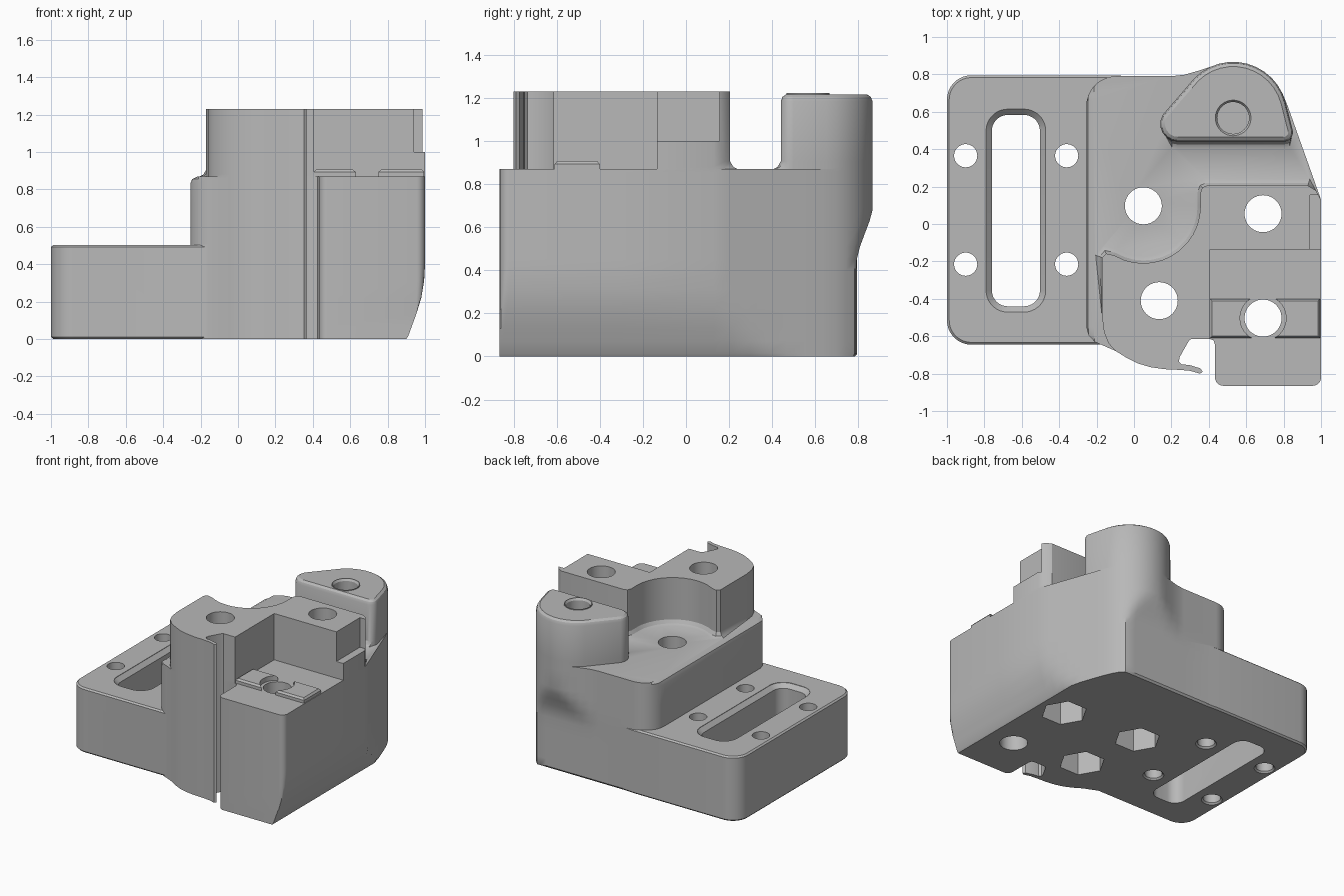
import bpy, bmesh, math
from mathutils import Vector

if "Cube" in bpy.data.objects:
    bpy.data.objects.remove(bpy.data.objects["Cube"])

grey = bpy.data.materials.new("grey_plastic")
grey.diffuse_color = (0.48, 0.48, 0.48, 1)
grey.use_nodes = True
grey.node_tree.nodes["Principled BSDF"].inputs["Base Color"].default_value = grey.diffuse_color


def arc(cx, cy, r, a0, a1, step=10):
    n = max(1, round(abs(a1 - a0) / step))
    angs = [math.radians(a0 + (a1 - a0) * i / n) for i in range(n + 1)]
    return [(cx + r * math.cos(a), cy + r * math.sin(a)) for a in angs]


def round_rect(x0, x1, y0, y1, r):
    return (arc(x0 + r, y0 + r, r, 180, 270) + arc(x1 - r, y0 + r, r, 270, 360)
            + arc(x1 - r, y1 - r, r, 0, 90) + arc(x0 + r, y1 - r, r, 90, 180))


def grow(pts, d, keep=lambda x, y: True):
    """Move a counter-clockwise outline outward by d where keep is true."""
    out = []
    for i, p in enumerate(pts):
        a, b, c = Vector(pts[i - 1]), Vector(p), Vector(pts[(i + 1) % len(pts)])
        e, f = (b - a).normalized(), (c - b).normalized()
        n1, n2 = Vector((e.y, -e.x)), Vector((f.y, -f.x))
        m = (n1 + n2) / max(0.4, 1 + n1.dot(n2))
        out.append(tuple(b + m * d) if keep(*p) else p)
    return out


def loft(name, levels):
    """Solid through (z, outline) levels that share one point count."""
    bm = bmesh.new()
    rings = [[bm.verts.new((x, y, z)) for x, y in pts] for z, pts in levels]
    bm.faces.new(rings[0][::-1])
    bm.faces.new(rings[-1])
    for lo, hi in zip(rings, rings[1:]):
        for i in range(len(lo)):
            j = (i + 1) % len(lo)
            bm.faces.new((lo[i], lo[j], hi[j], hi[i]))
    bmesh.ops.remove_doubles(bm, verts=bm.verts, dist=1e-5)
    bmesh.ops.recalc_face_normals(bm, faces=bm.faces)
    me = bpy.data.meshes.new(name)
    bm.to_mesh(me)
    bm.free()
    me.materials.append(grey)
    ob = bpy.data.objects.new(name, me)
    bpy.context.collection.objects.link(ob)
    return ob


def prism(name, pts, z0, z1):
    return loft(name, [(z0, pts), (z1, pts)])


def disc(name, x, y, r, z0, z1, r1=None, step=9):
    return loft(name, [(z0, arc(x, y, r, 0, 360 - step, step)),
                       (z1, arc(x, y, r1 or r, 0, 360 - step, step))])


def combine(target, other, op):
    bpy.context.view_layer.objects.active = target
    m = target.modifiers.new(op, 'BOOLEAN')
    m.operation, m.object, m.solver = op, other, 'EXACT'
    bpy.ops.object.modifier_apply(modifier=m.name)
    bpy.data.objects.remove(other)


# Curved front wall with its thin lip and the slit beside it
front = [(-0.096, -0.68), (-0.04, -0.715), (0.02, -0.745), (0.086, -0.765),
         (0.16, -0.776), (0.245, -0.78), (0.30, -0.785), (0.353, -0.80),
         (0.367, -0.79), (0.355, -0.772), (0.30, -0.755), (0.255, -0.75),
         (0.24, -0.735), (0.245, -0.71), (0.293, -0.625), (0.305, -0.615),
         (0.406, -0.615)]

# Main body, its sides limited by height for the undercuts and rounded edges
body_pts = ([(-0.255, -0.55), (-0.243, -0.595), (-0.21, -0.63), (-0.16, -0.652)]
            + front + [(0.425, -0.622), (0.433, -0.645)]
            + arc(0.478, -0.82, 0.045, 180, 270, 15)
            + arc(0.955, -0.82, 0.045, 270, 360, 15)
            + [(1, -0.3), (1, 0.13), (0.97, 0.214), (0.94, 0.299), (0.91, 0.383),
               (0.88, 0.467), (0.85, 0.552), (0.82, 0.636)]
            + arc(0.53, 0.577, 0.29, 25, 115)
            + [(0.34, 0.818), (0.27, 0.798), (0.2, 0.79)]
            + arc(-0.095, 0.63, 0.16, 90, 180))
limits = [  # height, left, right, back
    (0, -0.255, 0.90, 0.778), (0.015, -0.255, 0.91, 0.79), (0.07, -0.255, 0.93, 0.79),
    (0.13, -0.255, 0.952, 0.79), (0.22, -0.255, 0.98, 0.79), (0.31, -0.255, 0.995, 0.79),
    (0.4, -0.255, 1, 0.79), (0.45, -0.255, 1, 0.793), (0.51, -0.255, 1, 0.808),
    (0.57, -0.255, 1, 0.83), (0.63, -0.255, 1, 0.853), (0.68, -0.255, 1, 0.87),
    (0.83, -0.255, 1, 0.87), (0.855, -0.245, 1, 0.87), (0.87, -0.215, 1, 0.87)]
body = loft("clamp_body", [
    (z, [(min(max(x, lo), hi), min(y, back)) for x, y in body_pts])
    for z, lo, hi, back in limits])

# Low mounting plate with chamfered rims
plate_pts = (arc(-0.87, -0.515, 0.13, 180, 270) + [(0, -0.645), (0.1, 0.78), (-0.1, 0.795)]
             + arc(-0.87, 0.665, 0.13, 90, 180))
plate = loft("mounting_plate", [(0, grow(plate_pts, -0.012)), (0.012, plate_pts),
                                (0.492, plate_pts), (0.503, grow(plate_pts, -0.012))])
combine(body, plate, 'UNION')

# Raised block with a scooped back and a fillet at its foot
block_pts = ([(-0.17, -0.5), (-0.16, -0.58), (-0.135, -0.64)] + front
             + [(0.406, -0.135), (1, -0.135), (1, 0.13), (0.972, 0.18), (0.93, 0.205),
                (0.39, 0.205), (0.365, 0.195), (0.355, 0.165)]
             + arc(0.05, 0.095, 0.305, 360, 240)
             + [(-0.122, -0.164), (-0.15, -0.158), (-0.17, -0.18)])


def foot(x, y):
    return y > -0.25 and x < 0.95 and abs(y + 0.135) > 0.001


block = loft("raised_block", [(0.87, grow(block_pts, 0.035, foot)),
                              (0.88, grow(block_pts, 0.015, foot)),
                              (0.905, block_pts), (1.23, block_pts)])
combine(body, block, 'UNION')

# Rounded screw boss at the back corner
boss_pts = (arc(0.235, 0.535, 0.095, 150, 270, 20) + arc(0.80, 0.49, 0.05, 270, 370, 20)
            + arc(0.53, 0.577, 0.29, 15, 135))


def flare(d):
    return [(x, y - d if y < 0.46 else y) for x, y in boss_pts]


boss = loft("screw_boss", [(0.87, flare(0.035)), (0.88, flare(0.015)), (0.905, boss_pts),
                           (1.185, boss_pts), (1.205, grow(boss_pts, -0.008)),
                           (1.217, grow(boss_pts, -0.025))])
combine(body, boss, 'UNION')
combine(body, disc("boss_rim", 0.53, 0.567, 0.1, 1.15, 1.223), 'UNION')

# Two low pads in the front pocket, scooped around the hole
pad_pts = [(0.406, -0.61), (0.995, -0.61), (0.995, -0.4), (0.406, -0.4)]
pads = loft("pocket_pads", [(0.85, pad_pts), (0.893, pad_pts),
                            (0.907, grow(pad_pts, -0.012))])
combine(pads, disc("pad_scoop", 0.69, -0.503, 0.123, 0.8, 1), 'DIFFERENCE')
combine(body, pads, 'UNION')

# Through holes, with hexagonal nut pockets underneath for three of them
for x, y, nut in [(0.05, 0.097, 1), (0.69, 0.055, 1), (0.135, -0.41, 1), (0.69, -0.503, 0)]:
    combine(body, disc("bolt_hole", x, y, 0.099, -0.1, 1.4), 'DIFFERENCE')
    if nut:
        combine(body, disc("nut_pocket", x, y, 0.165, -0.1, 0.3, step=60), 'DIFFERENCE')
for x in (-0.9, -0.36):
    for y in (0.365, -0.215):
        combine(body, disc("small_hole", x, y, 0.062, -0.1, 0.6), 'DIFFERENCE')
        combine(body, disc("small_chamfer", x, y, 0.084, -0.01, 0.012, 0.062), 'DIFFERENCE')

# Blind hole in the boss with a chamfered mouth
combine(body, disc("boss_hole", 0.53, 0.567, 0.085, 0.75, 1.4), 'DIFFERENCE')
combine(body, disc("boss_mouth", 0.53, 0.567, 0.08, 1.2, 1.23, 0.1), 'DIFFERENCE')

# Long slot with a widened top rim
slot = round_rect(-0.76, -0.503, -0.44, 0.583, 0.085)
wide = grow(slot, 0.031)
combine(body, loft("slot_cutter", [(-0.1, slot), (0.47, slot), (0.5, wide), (0.6, wide)]),
        'DIFFERENCE')

# Side notch high on the right of the block
notch = [(0.94, -0.2), (1.1, -0.2), (1.1, 0.155), (0.94, 0.155)]
combine(body, prism("notch_cutter", notch, 1.0, 1.4), 'DIFFERENCE')

# Smooth the curved walls, keep the edges crisp
bpy.ops.object.select_all(action='DESELECT')
body.select_set(True)
bpy.context.view_layer.objects.active = body
bpy.ops.object.shade_smooth_by_angle(angle=math.radians(30))
